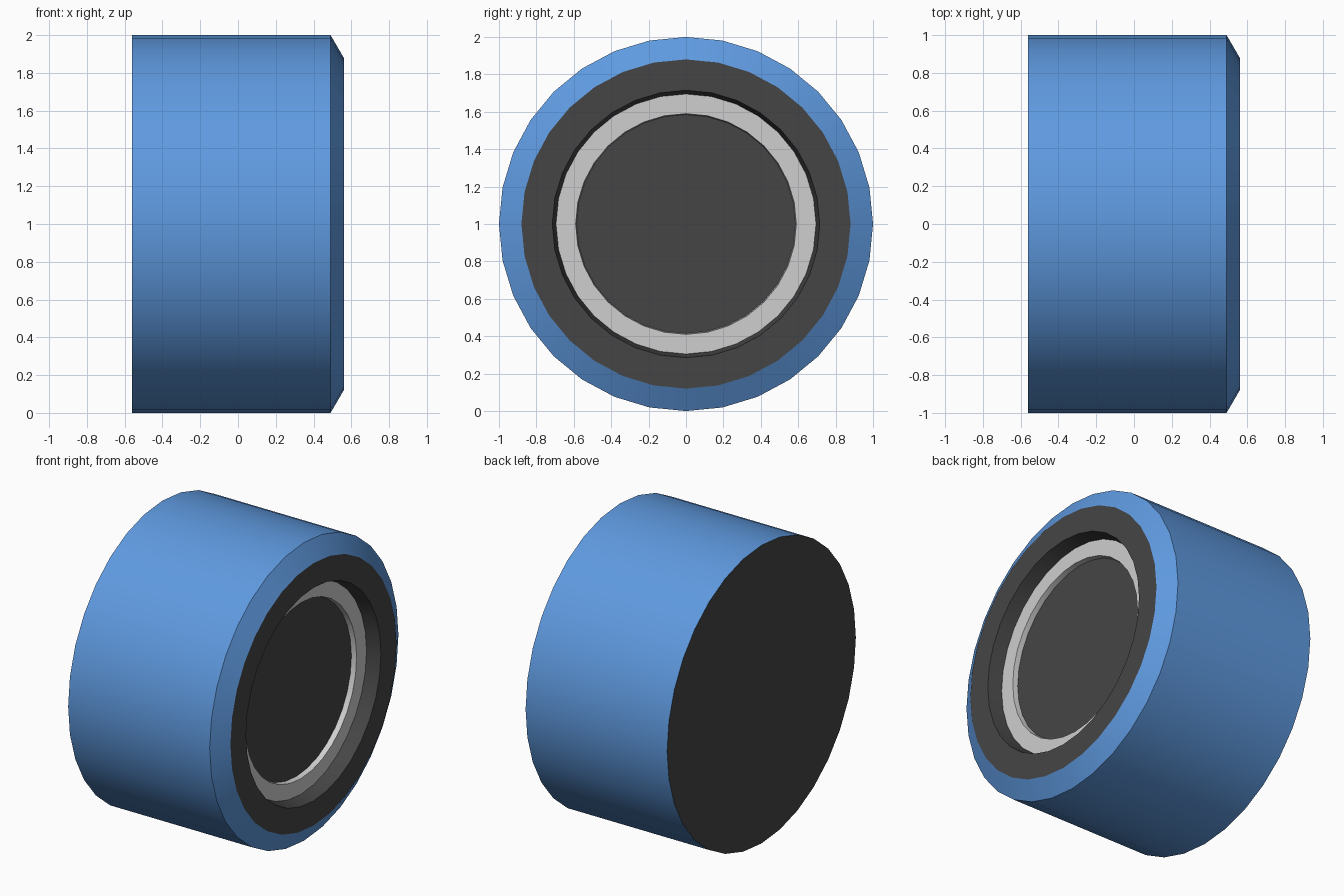
import bpy, bmesh, math

if "Cube" in bpy.data.objects:
    bpy.data.objects.remove(bpy.data.objects["Cube"])

SIDES = 32


def material(name, rgb):
    m = bpy.data.materials.new(name)
    m.diffuse_color = (*rgb, 1)
    m.use_nodes = True
    m.node_tree.nodes["Principled BSDF"].inputs["Base Color"].default_value = m.diffuse_color
    return m


blue = material("blue", (0.114, 0.323, 0.745))
dark = material("dark grey", (0.06, 0.06, 0.06))
grey = material("light grey", (0.62, 0.62, 0.62))


def lathe(name, profile, mats, bands):
    """Revolve (x, radius) points about the x axis; bands gives the material of each strip."""
    bm = bmesh.new()
    rings = []
    for x, r in profile:
        if r == 0:
            rings.append([bm.verts.new((x, 0, 1))] * SIDES)
        else:
            rings.append([bm.verts.new((x, r * math.sin(2 * math.pi * i / SIDES),
                                        1 + r * math.cos(2 * math.pi * i / SIDES)))
                          for i in range(SIDES)])
    for a, b, mat in zip(rings, rings[1:], bands):
        for i in range(SIDES):
            j = (i + 1) % SIDES
            corners = list(dict.fromkeys([a[i], b[i], b[j], a[j]]))
            bm.faces.new(corners).material_index = mat
    bmesh.ops.recalc_face_normals(bm, faces=bm.faces)
    me = bpy.data.meshes.new(name)
    bm.to_mesh(me)
    bm.free()
    for m in mats:
        me.materials.append(m)
    ob = bpy.data.objects.new(name, me)
    bpy.context.collection.objects.link(ob)
    bpy.ops.object.select_all(action='DESELECT')
    ob.select_set(True)
    bpy.context.view_layer.objects.active = ob
    bpy.ops.object.shade_smooth_by_angle(angle=math.radians(30))
    return ob


# Wheel: dark back, blue tread and chamfer, dark rim and recess wall,
# light ring with its inner step, dark centre disc
lathe("wheel",
      [(-0.56, 0), (-0.56, 1.0), (0.49, 1.0), (0.56, 0.88), (0.56, 0.715),
       (0.467, 0.695), (0.467, 0.59), (0.432, 0.585), (0.432, 0)],
      [blue, dark, grey],
      [1, 0, 0, 1, 1, 2, 2, 1])
